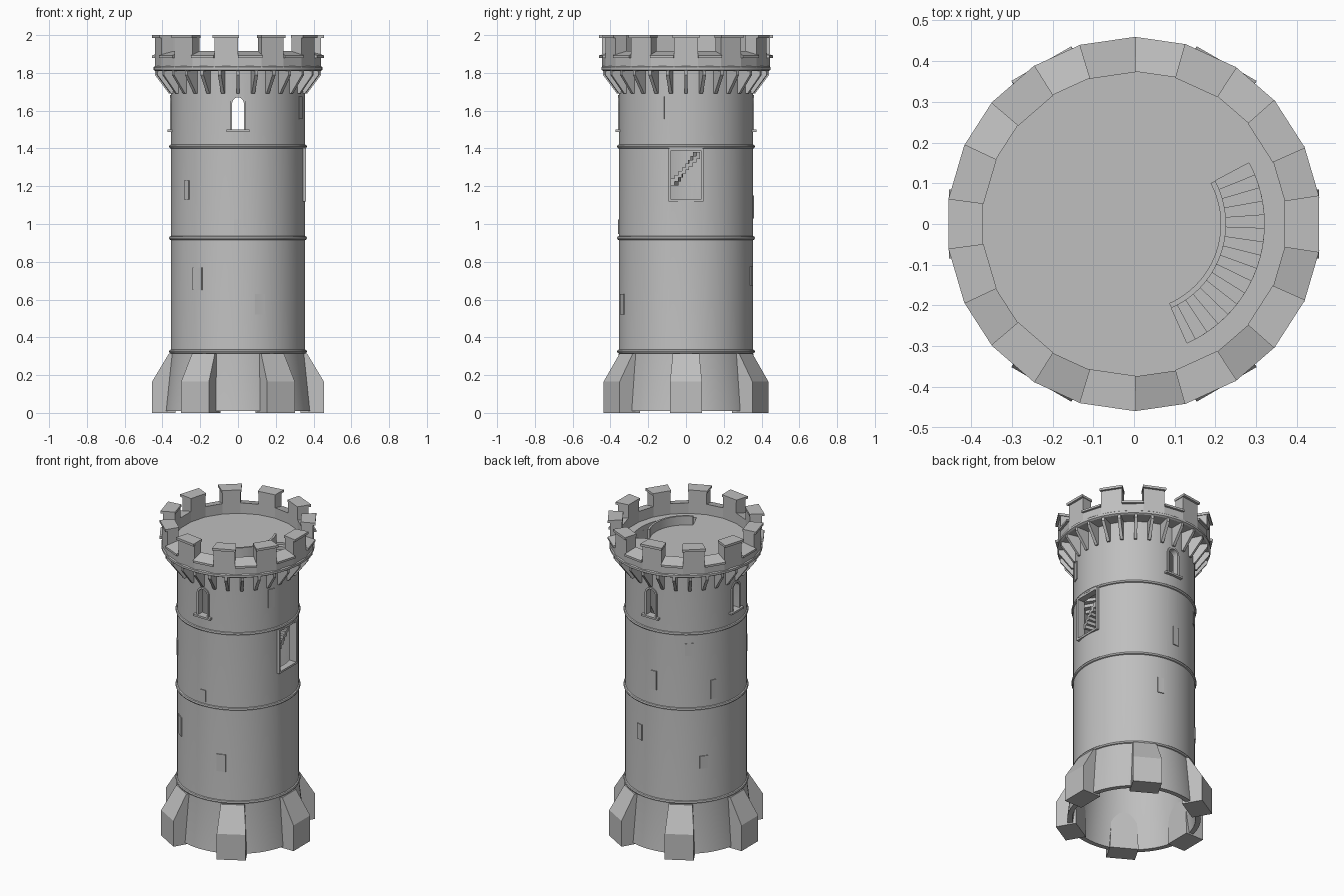
import bpy, bmesh
from math import sin, cos, pi, radians

cube = bpy.data.objects.get("Cube")
if cube:
    bpy.data.objects.remove(cube)

stone = bpy.data.materials.new("grey_stone")
stone.use_nodes = True
stone.diffuse_color = (0.52, 0.52, 0.52, 1)
stone.node_tree.nodes["Principled BSDF"].inputs["Base Color"].default_value = (0.52, 0.52, 0.52, 1)


def finish(name, bm, turn=0, smooth=False):
    bmesh.ops.remove_doubles(bm, verts=bm.verts, dist=1e-5)
    bmesh.ops.recalc_face_normals(bm, faces=bm.faces)
    mesh = bpy.data.meshes.new(name)
    bm.to_mesh(mesh)
    bm.free()
    mesh.materials.append(stone)
    ob = bpy.data.objects.new(name, mesh)
    bpy.context.collection.objects.link(ob)
    ob.rotation_euler.z = radians(turn)
    if smooth:
        shade(ob)
    return ob


def select(ob):
    bpy.ops.object.select_all(action='DESELECT')
    ob.select_set(True)
    bpy.context.view_layer.objects.active = ob


def shade(ob):
    select(ob)
    bpy.ops.object.shade_smooth_by_angle(angle=radians(30))


def lathe(name, profile, n, start=0, end=360, smooth=False):
    """Turn a closed (radius, height) outline about z; angle 0 is the front."""
    bm = bmesh.new()
    full = end - start == 360
    rows = []
    for i in range(n if full else n + 1):
        a = radians(start + (end - start) * i / n)
        rows.append([bm.verts.new((r * sin(a), -r * cos(a), z)) for r, z in profile])
    k = len(profile)
    for i in range(n):
        p, q = rows[i], rows[(i + 1) % len(rows)]
        for j in range(k):
            bm.faces.new((p[j], q[j], q[(j + 1) % k], p[(j + 1) % k]))
    if not full:
        bm.faces.new(rows[0])
        bm.faces.new(rows[-1])
    return finish(name, bm, 0, smooth)


def band(name, r0, r1, z0, z1, *args, **kw):
    return lathe(name, [(r0, z0), (r1, z0), (r1, z1), (r0, z1)], *args, **kw)


def prism(name, points, offset, turn, taper_above=9, taper=1):
    """Extrude a polygon at the front, then turn it around the tower."""
    bm = bmesh.new()
    face = bm.faces.new([bm.verts.new(p) for p in points])
    new = bmesh.ops.extrude_face_region(bm, geom=[face])["geom"]
    bmesh.ops.translate(bm, vec=offset, verts=[v for v in new if isinstance(v, bmesh.types.BMVert)])
    for v in bm.verts:
        if v.co.z > taper_above:
            v.co.x *= taper
    return finish(name, bm, turn)


def bracket(name, profile, width, turn, **kw):
    return prism(name, [(-width / 2, -r, z) for r, z in profile], (width, 0, 0), turn, **kw)


def opening(name, half, z0, z1, r0, r1, turn, arched):
    """Window-shaped block from radius r0 to r1."""
    pts = [(-half, z0), (half, z0)]
    if arched:
        pts += [(half * cos(pi * i / 10), z1 - half + half * sin(pi * i / 10)) for i in range(11)]
    else:
        pts += [(half, z1), (-half, z1)]
    return prism(name, [(x, -r0, z) for x, z in pts], (0, r0 - r1, 0), turn)


def cut(ob, cutter):
    mod = ob.modifiers.new("cut", 'BOOLEAN')
    mod.operation, mod.solver, mod.object = 'DIFFERENCE', 'EXACT', cutter
    select(ob)
    bpy.ops.object.modifier_apply(modifier=mod.name)


# Hollow shaft with flared foot
shaft = lathe("shaft", [(.39, .01), (.355, .32), (.355, 1.82), (.32, 1.82), (.32, .32), (.36, .01)], 72)

# Arched windows, large side window, and their frames
windows = [(turn, .031, 1.5, 1.67, True) for turn in (0, 180, 270)]
windows.append((90, .08, 1.13, 1.39, False))
for turn, half, z0, z1, arched in windows:
    cutter = opening("cutter", half, z0, z1, .25, .42, turn, arched)
    frame = opening("window_frame", half + .012, z0 - .012, z1 + .012, .33, .36, turn, arched)
    bpy.context.view_layer.update()
    cut(shaft, cutter)
    cut(frame, cutter)
    bpy.data.objects.remove(cutter)
    if arched:
        opening("window_sill", .06, z0 - .012, z0, .33, .372, turn, False)
shade(shaft)

# Raised stones on the shaft: angle, middle height, width, height
stones = [(-49.5, 1.18, .04, .1), (0, .985, .04, .075), (-37, .71, .06, .12),
          (19, .575, .055, .11), (68, 1.615, .04, .12), (218, 1.31, .05, .08),
          (183, 1.09, .04, .12), (242, 1.04, .04, .12), (166, .725, .04, .1), (232, .58, .05, .08)]
for turn, z, w, h in stones:
    opening("raised_stone", w / 2, z - h / 2, z + h / 2, .34, .36, turn, False)

# Round mouldings
for z in (.325, .925, 1.41):
    outline = [(.354 + .011 * cos(pi * i / 4), z + .011 * sin(pi * i / 4)) for i in range(8)]
    lathe("moulding", outline, 72, smooth=True)

# Sloped buttresses
for i in range(6):
    bracket("buttress", [(.33, 0), (.455, 0), (.455, .165), (.365, .315), (.33, .315)],
            .17, 30 + 60 * i, taper_above=.3, taper=.82)

# Corbels under the battlements
for i in range(28):
    bracket("corbel", [(.345, 1.69), (.365, 1.69), (.44, 1.79), (.44, 1.815), (.345, 1.815)],
            .018, 360 / 28 * i)

# Cornice and parapet
lathe("cornice", [(.34, 1.81), (.438, 1.81), (.448, 1.816), (.448, 1.83), (.44, 1.836), (.34, 1.836)],
      66, smooth=True)
band("parapet", .375, .445, 1.82, 1.89, 22)

# Merlons with caps, and sloped sills between them
side = 360 / 22
for i in range(11):
    a = side * (2 * i - 1)
    band("merlon", .375, .445, 1.88, 1.99, 1, a, a + side)
    band("merlon_cap", .373, .46, 1.985, 2, 1, a - .6, a + side + .6)
    lathe("crenel_sill", [(.375, 1.88), (.46, 1.88), (.46, 1.893), (.375, 1.915)],
          1, a + side, a + 2 * side)

# Roof deck with the stair opening
deck = band("deck", 0, .376, 1.81, 1.848, 66)
cutter = band("cutter", .225, .32, 1.7, 1.95, 24, 24, 118)
bpy.context.view_layer.update()
cut(deck, cutter)
bpy.data.objects.remove(cutter)
band("stair_railing", .213, .226, 1.8, 1.905, 24, 24, 118, smooth=True)

# Winding stair down from the deck, and a short flight behind the side window
for i in range(30):
    a, z = 118 - 6 * i, 1.835 - .02 * i
    band("stair_step", .22, .325, z - .035, z, 1, a - 6, a)
for i in range(8):
    a, z = 76 + 3.4 * i, 1.24 + .02 * i
    band("lower_step", .22, .325, z - .035, z, 1, a, a + 3.4)
